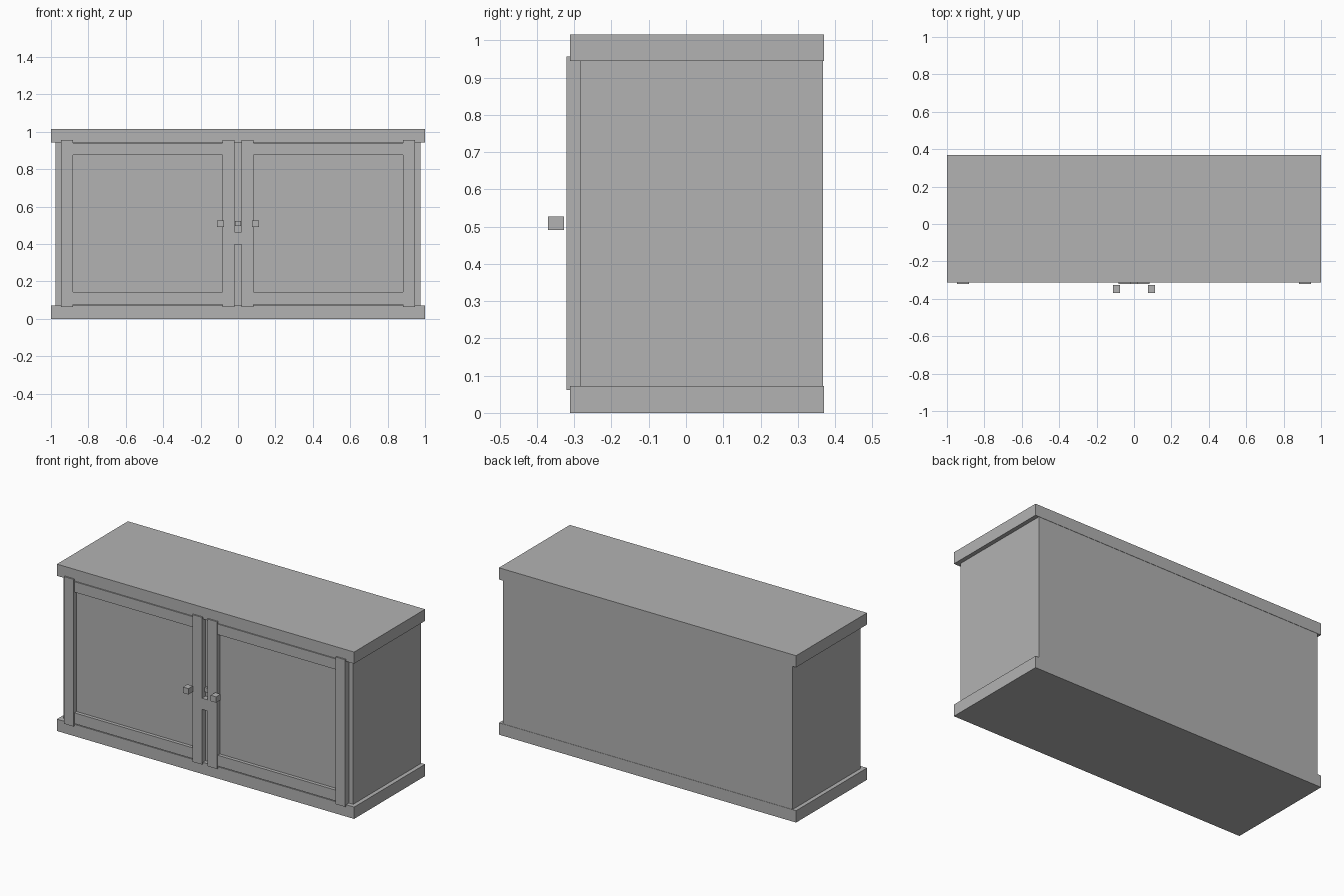
import bpy

if "Cube" in bpy.data.objects:
    bpy.data.objects.remove(bpy.data.objects["Cube"])

# One flat grey for the whole cabinet
grey = bpy.data.materials.new("plain grey")
grey.diffuse_color = (0.448, 0.448, 0.448, 1)
grey.use_nodes = True
grey.node_tree.nodes["Principled BSDF"].inputs["Base Color"].default_value = grey.diffuse_color


def box(name, x, y, z):
    """Box from (min, max) ranges on each axis."""
    bpy.ops.mesh.primitive_cube_add(size=1)
    ob = bpy.context.object
    ob.name = name
    ob.location = [(r[0] + r[1]) / 2 for r in (x, y, z)]
    ob.scale = [r[1] - r[0] for r in (x, y, z)]
    bpy.ops.object.transform_apply(location=True, scale=True)
    ob.data.materials.append(grey)
    return ob


# Carcass with overhanging top and base slabs
box("carcass", (-0.975, 0.975), (-0.285, 0.368), (0.07, 0.945))
box("top_slab", (-1, 1), (-0.312, 0.37), (0.944, 1.015))
box("base_slab", (-1, 1), (-0.312, 0.37), (0, 0.072))

# Two mirrored framed doors
for side, s in (("left", -1), ("right", 1)):
    def span(a, b):
        return tuple(sorted((s * a, s * b)))

    box(side + "_door_panel", span(0.07, 0.89), (-0.293, -0.28), (0.13, 0.89))
    box(side + "_inner_stile", span(0.018, 0.083), (-0.321, -0.284), (0.062, 0.957))
    box(side + "_outer_stile", span(0.881, 0.946), (-0.321, -0.284), (0.062, 0.957))
    box(side + "_top_rail", span(0.02, 0.942), (-0.314, -0.284), (0.877, 0.941))
    box(side + "_bottom_rail", span(0.02, 0.942), (-0.314, -0.284), (0.077, 0.143))
    box(side + "_knob", span(0.075, 0.112), (-0.37, -0.327), (0.491, 0.527))

# Catch bridging the gap between the doors
box("catch", (-0.02, 0.02), (-0.32, -0.28), (0.397, 0.465))
box("catch_tongue", (-0.015, 0.015), (-0.3, -0.28), (0.497, 0.524))
